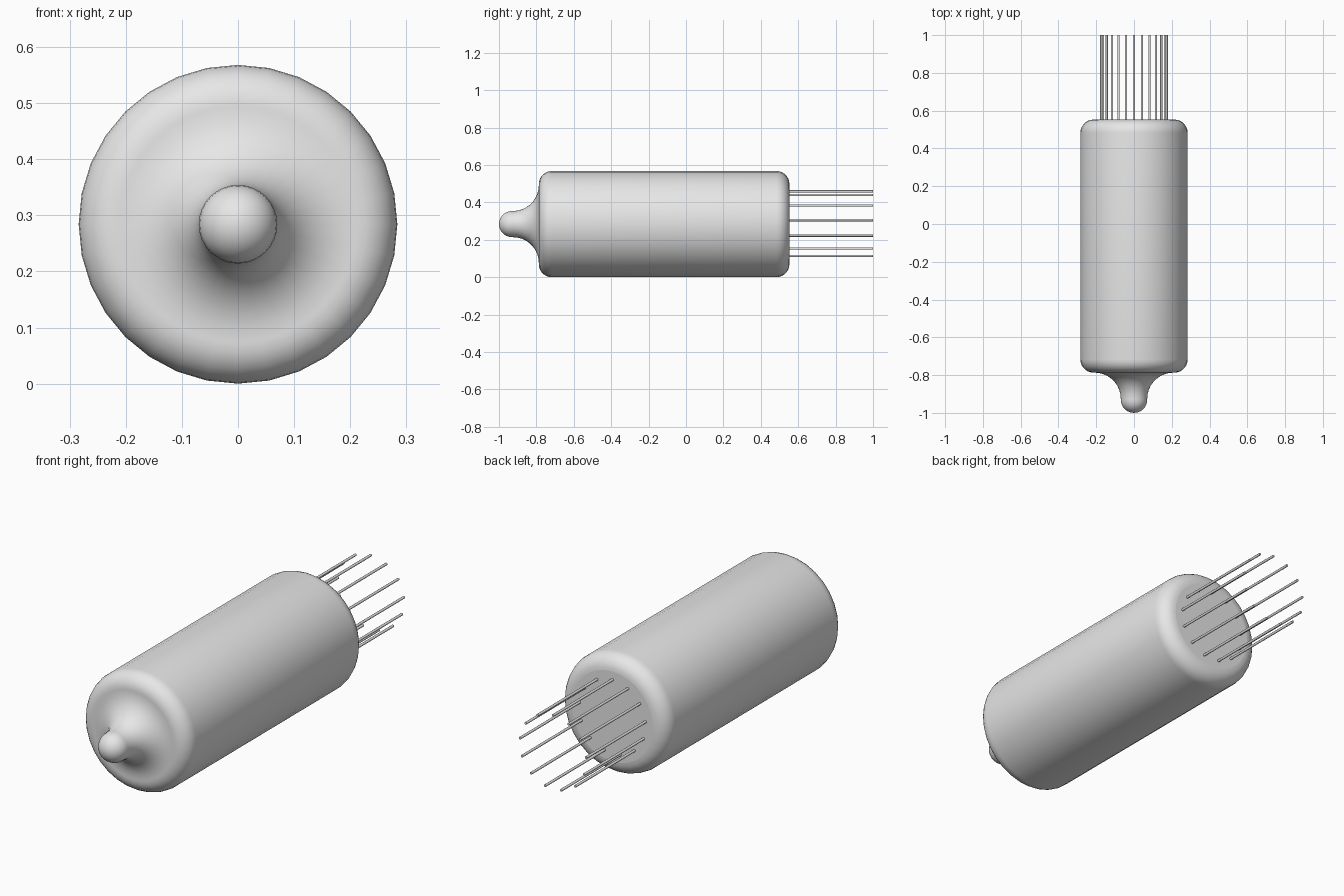
import bpy
import bmesh
from math import cos, sin, pi, radians
from mathutils import Vector

cube = bpy.data.objects.get("Cube")
if cube:
    bpy.data.objects.remove(cube, do_unlink=True)

RADIUS = 0.284
AXIS_Z = RADIUS
FRONT_Y, BACK_Y, PIN_END_Y = -0.787, 0.553, 1.0
CORNER = 0.07
SIDES = 32
PIN_COUNT, PIN_RING, PIN_RADIUS = 13, 0.175, 0.006

grey = bpy.data.materials.new("light grey")
grey.use_nodes = True
grey.diffuse_color = (0.8, 0.8, 0.8, 1)
grey.node_tree.nodes["Principled BSDF"].inputs["Base Color"].default_value = (0.8, 0.8, 0.8, 1)


def arc(r, y, size, start, end, steps):
    """Arc of (radius, y) points; 0 degrees points outward, 90 to the back."""
    angles = [radians(start + (end - start) * i / steps) for i in range(steps + 1)]
    return [(r + size * cos(a), y + size * sin(a)) for a in angles]


def finish(bm, name):
    mesh = bpy.data.meshes.new(name)
    bm.to_mesh(mesh)
    bm.free()
    mesh.materials.append(grey)
    obj = bpy.data.objects.new(name, mesh)
    bpy.context.collection.objects.link(obj)
    return obj


# Tube envelope: round tip, concave neck, rounded shoulders, straight wall
tip_r, neck = 0.07, 0.138
profile = arc(0, -1 + tip_r, tip_r, -90, 0, 7)
profile += arc(tip_r + neck, FRONT_Y - neck, neck, 180, 90, 9)
profile += arc(RADIUS - CORNER, FRONT_Y + CORNER, CORNER, -90, 0, 7)
profile += arc(RADIUS - CORNER, BACK_Y - CORNER, CORNER, 0, 90, 7)

bm = bmesh.new()
points = [bm.verts.new((0, y, AXIS_Z + r)) for r, y in profile]
edges = [bm.edges.new(pair) for pair in zip(points, points[1:])]
bmesh.ops.spin(bm, geom=points + edges, cent=(0, 0, AXIS_Z), axis=(0, 1, 0),
               angle=2 * pi, steps=SIDES)
bmesh.ops.remove_doubles(bm, verts=bm.verts, dist=0.0005)
for face in bm.faces:
    face.smooth = True

# Flat base disc where the pins come out
rim = [e for e in bm.edges if e.is_boundary]
bmesh.ops.holes_fill(bm, edges=rim, sides=0)
for edge in rim:
    edge.smooth = False
bmesh.ops.recalc_face_normals(bm, faces=bm.faces)
finish(bm, "tube_envelope")

# Ring of thin contact pins, the first one at the top
for i in range(PIN_COUNT):
    angle = 2 * pi * i / PIN_COUNT
    bm = bmesh.new()
    bmesh.ops.create_cone(bm, cap_ends=True, segments=10, radius1=PIN_RADIUS,
                          radius2=PIN_RADIUS, depth=PIN_END_Y - BACK_Y + 0.01)
    for face in bm.faces:
        face.smooth = len(face.verts) == 4
    for edge in bm.edges:
        edge.smooth = all(f.smooth for f in edge.link_faces)
    pin = finish(bm, f"contact_pin_{i + 1}")
    pin.rotation_euler.x = pi / 2
    pin.location = Vector((PIN_RING * sin(angle), (PIN_END_Y + BACK_Y - 0.01) / 2,
                           AXIS_Z + PIN_RING * cos(angle)))
